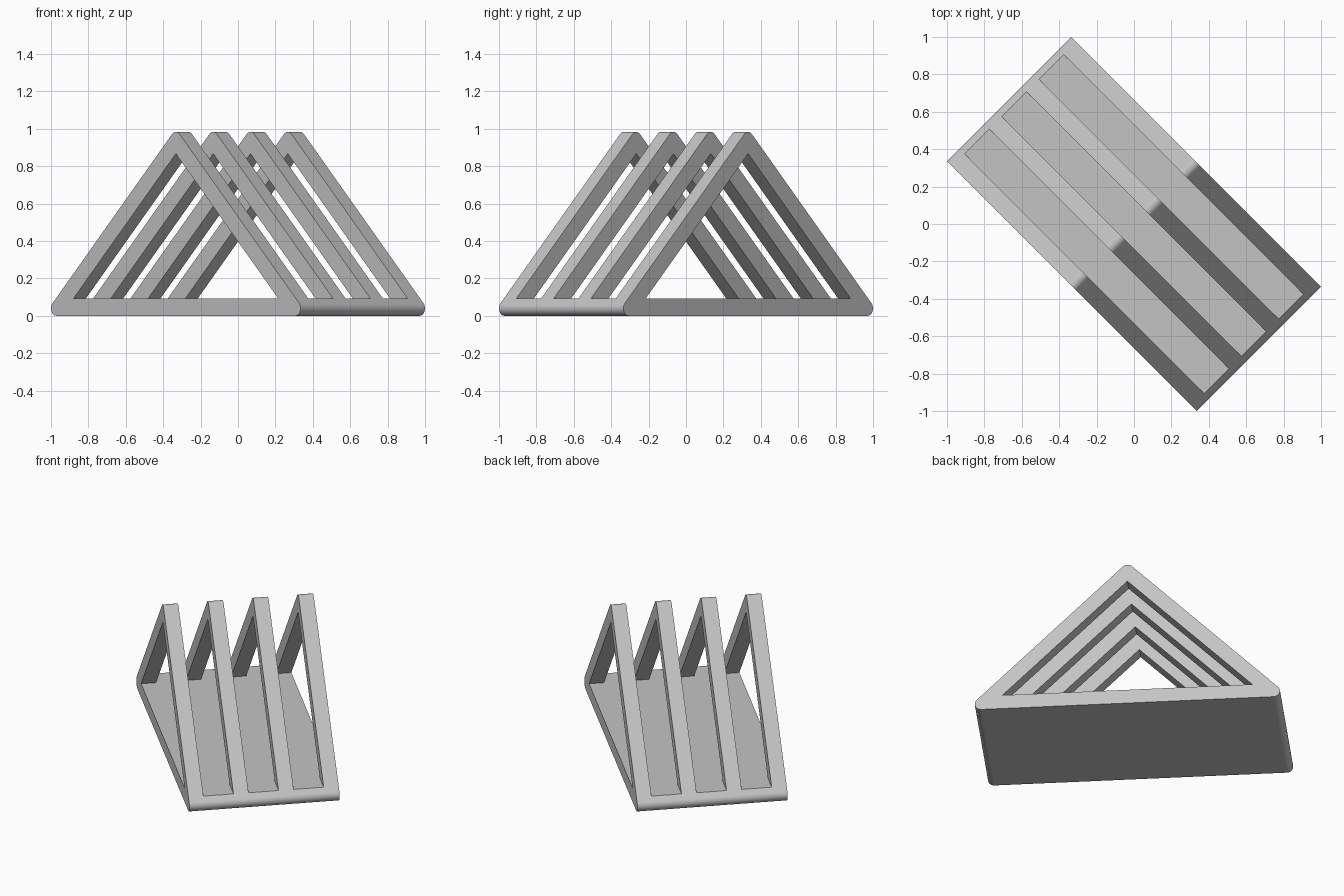
import bpy, bmesh, math
from mathutils import Matrix

if "Cube" in bpy.data.objects:
    bpy.data.objects.remove(bpy.data.objects["Cube"])

WIDTH = 0.94          # overall width across the frames
BAR = 0.094           # bar, floor and frame thickness
SIDE = 1.0            # sharp height (and half-length) of the right-angled triangle
R = 0.04              # corner rounding
TURN = Matrix.Rotation(math.radians(-45), 4, 'Z')

grey = bpy.data.materials.new("light grey")
grey.diffuse_color = (0.55, 0.55, 0.55, 1)
grey.use_nodes = True
grey.node_tree.nodes["Principled BSDF"].inputs["Base Color"].default_value = grey.diffuse_color


def prism(name, profile, y0, y1):
    """Extrude a length/height profile from y0 to y1, then turn it in plan."""
    bm = bmesh.new()
    face = bm.faces.new([bm.verts.new((u, y0, z)) for u, z in profile])
    out = bmesh.ops.extrude_face_region(bm, geom=[face])
    verts = [g for g in out["geom"] if isinstance(g, bmesh.types.BMVert)]
    bmesh.ops.translate(bm, verts=verts, vec=(0, y1 - y0, 0))
    bmesh.ops.recalc_face_normals(bm, faces=bm.faces[:])
    bm.transform(TURN)
    mesh = bpy.data.meshes.new(name)
    bm.to_mesh(mesh)
    bm.free()
    mesh.materials.append(grey)
    obj = bpy.data.objects.new(name, mesh)
    bpy.context.collection.objects.link(obj)
    return obj


def arc(cu, cz, start, end, n=10):
    return [(cu + R * math.cos(math.radians(start + (end - start) * i / n)),
             cz + R * math.sin(math.radians(start + (end - start) * i / n)))
            for i in range(n + 1)]


# Rounded triangular block
foot = SIDE - R - R * math.sqrt(2)
outline = (arc(foot, R, -90, 45)
           + arc(0, SIDE - R * math.sqrt(2), 45, 135)
           + arc(-foot, R, 135, 270))
rack = prism("triangular_rack", outline, -WIDTH / 2, WIDTH / 2)

# Inner triangular tunnel, then the three slots between the four frames
apex = SIDE - BAR * math.sqrt(2)
half = apex - BAR
cutters = [prism("tunnel_cutter", [(-half, BAR), (half, BAR), (0, apex)], -1, 1)]
slot = (WIDTH - 4 * BAR) / 3
for i in range(3):
    y = -WIDTH / 2 + BAR + i * (slot + BAR)
    cutters.append(prism("slot_cutter", [(-1.2, BAR), (1.2, BAR), (1.2, 1.2), (-1.2, 1.2)],
                         y, y + slot))

bpy.context.view_layer.objects.active = rack
rack.select_set(True)
for cutter in cutters:
    cutter.hide_render = True
    mod = rack.modifiers.new("cut", 'BOOLEAN')
    mod.operation = 'DIFFERENCE'
    mod.solver = 'EXACT'
    mod.object = cutter
    bpy.ops.object.modifier_apply(modifier=mod.name)
for cutter in cutters:
    bpy.data.objects.remove(cutter)

# Smooth rounded corners, crisp flat bars
bpy.ops.object.shade_smooth_by_angle(angle=math.radians(30))
weighted = rack.modifiers.new("flat_bars", 'WEIGHTED_NORMAL')
weighted.keep_sharp = True
